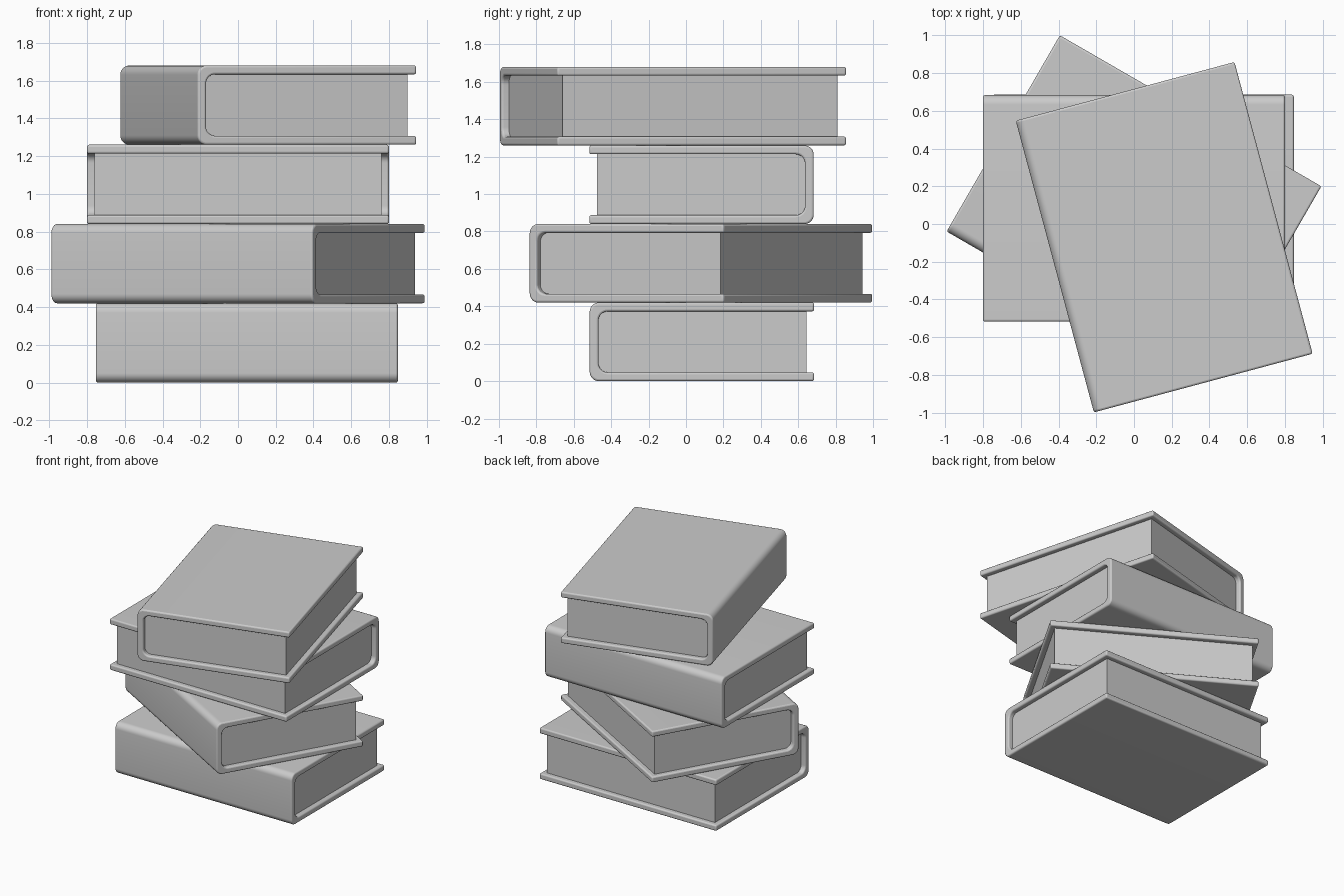
import bpy, bmesh, math
from mathutils import Vector

cube = bpy.data.objects.get("Cube")
if cube:
    bpy.data.objects.remove(cube, do_unlink=True)

LENGTH, DEPTH, HEIGHT = 1.6, 1.2, 0.42
BOARD, ROUND = 0.047, 0.05
PAGE_INSET = 0.04

grey = bpy.data.materials.new("plain_grey")
grey.use_nodes = True
grey.diffuse_color = (0.6, 0.6, 0.6, 1)
grey.node_tree.nodes["Principled BSDF"].inputs["Base Color"].default_value = (0.6, 0.6, 0.6, 1)


def rounded_side(fore, spine, bottom, top, radius, steps=8):
    """Outline (y, z) from top fore edge, round the spine, to bottom fore edge."""
    pts = [(fore, top)]
    for cz, start in ((top - radius, 90), (bottom + radius, 180)):
        for i in range(steps + 1):
            a = math.radians(start + 90 * i / steps)
            pts.append((spine + radius + radius * math.cos(a), cz + radius * math.sin(a)))
    return pts + [(fore, bottom)]


def extrude_outline(name, outline, half, bevel):
    """Extrude a (y, z) outline along x and soften its sharp edges."""
    bm = bmesh.new()
    face = bm.faces.new([bm.verts.new((-half, y, z)) for y, z in outline])
    ext = bmesh.ops.extrude_face_region(bm, geom=[face])
    moved = [g for g in ext["geom"] if isinstance(g, bmesh.types.BMVert)]
    bmesh.ops.translate(bm, verts=moved, vec=Vector((2 * half, 0, 0)))
    # close the starting end if the extrusion consumed it
    edges = [e for e in bm.edges if e.is_boundary]
    if edges:
        bmesh.ops.contextual_create(bm, geom=edges)
    bmesh.ops.recalc_face_normals(bm, faces=bm.faces)
    mesh = bpy.data.meshes.new(name)
    bm.to_mesh(mesh)
    bm.free()
    mesh.materials.append(grey)
    obj = bpy.data.objects.new(name, mesh)
    bpy.context.collection.objects.link(obj)
    if bevel:
        mod = obj.modifiers.new("soft_edges", "BEVEL")
        mod.width, mod.segments = bevel, 3
        mod.limit_method, mod.angle_limit = "ANGLE", math.radians(40)
    bpy.ops.object.select_all(action="DESELECT")
    obj.select_set(True)
    bpy.context.view_layer.objects.active = obj
    bpy.ops.object.shade_smooth_by_angle(angle=math.radians(35))
    return obj


def build_book(name, x, y, z, turn):
    fore, spine = DEPTH / 2, -DEPTH / 2
    outer = rounded_side(fore, spine, 0, HEIGHT, ROUND)
    inner = rounded_side(fore, spine + BOARD, BOARD, HEIGHT - BOARD, ROUND)
    # page block sits slightly into the cover so no gap shows
    sink = 0.003
    block = rounded_side(fore - PAGE_INSET, spine + BOARD - sink,
                         BOARD - sink, HEIGHT - BOARD + sink, ROUND)
    parts = (extrude_outline(name + "_cover", outer + inner[::-1], LENGTH / 2, 0.011),
             extrude_outline(name + "_pages", block, LENGTH / 2 - PAGE_INSET, 0))
    for part in parts:
        part.location = (x, y, z)
        part.rotation_euler.z = math.radians(turn)


# stack from bottom to top: position and turn of each book
stack = [("bottom_book", 0.047, 0.085, 0),
         ("lower_middle_book", 0, 0.08, -30),
         ("upper_middle_book", 0, 0.083, 180),
         ("top_book", 0.16, -0.07, -75)]
for level, (name, x, y, turn) in enumerate(stack):
    build_book(name, x, y, level * HEIGHT, turn)
